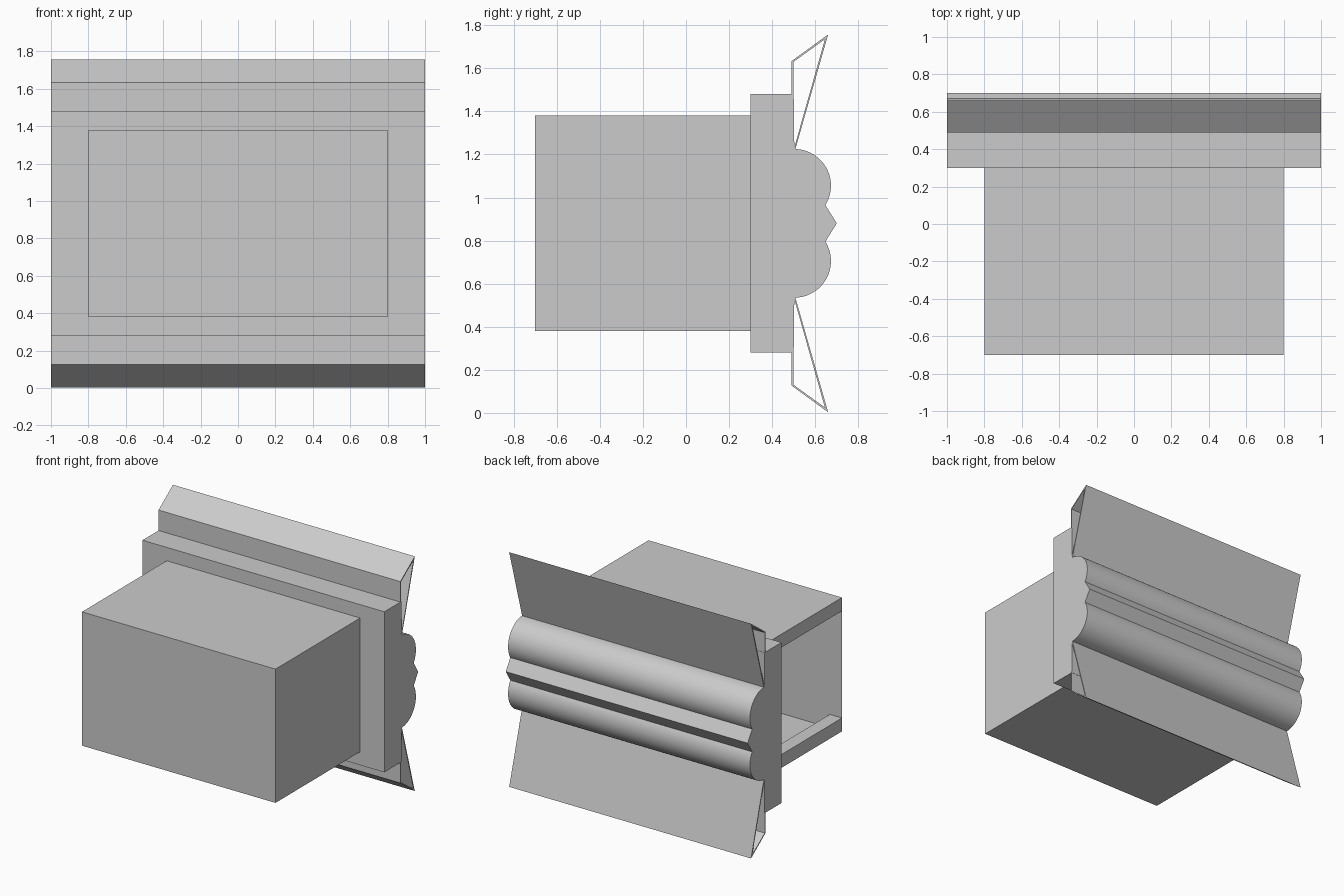
import bpy
import bmesh
from math import sin, cos, radians
from mathutils import Vector

cube = bpy.data.objects.get("Cube")
if cube:
    bpy.data.objects.remove(cube, do_unlink=True)

MID = 0.88  # height of the mirror plane of the moulding

grey = bpy.data.materials.new("light grey")
grey.use_nodes = True
colour = (0.6, 0.6, 0.6, 1)
grey.diffuse_color = colour
grey.node_tree.nodes["Principled BSDF"].inputs["Base Color"].default_value = colour


def finish(name, bm):
    """Turn a bmesh into a named, coloured object."""
    mesh = bpy.data.meshes.new(name)
    bm.to_mesh(mesh)
    bm.free()
    mesh.materials.append(grey)
    obj = bpy.data.objects.new(name, mesh)
    bpy.context.collection.objects.link(obj)
    return obj


def extrude_profile(name, points, half_length=1.0):
    """Sweep a closed (y, z) outline along x."""
    bm = bmesh.new()
    face = bm.faces.new([bm.verts.new((-half_length, y, z)) for y, z in points])
    swept = bmesh.ops.extrude_face_region(bm, geom=[face])["geom"]
    moved = [v for v in swept if isinstance(v, bmesh.types.BMVert)]
    bmesh.ops.translate(bm, verts=moved, vec=(2 * half_length, 0, 0))
    bmesh.ops.recalc_face_normals(bm, faces=bm.faces)
    return finish(name, bm)


def box_mesh(low, high):
    low, high = Vector(low), Vector(high)
    bm = bmesh.new()
    bmesh.ops.create_cube(bm, size=1)
    bmesh.ops.scale(bm, vec=high - low, verts=bm.verts)
    bmesh.ops.translate(bm, vec=(low + high) / 2, verts=bm.verts)
    return bm


def flip(points):
    """Mirror an outline about the middle height."""
    return [(y, 2 * MID - z) for y, z in reversed(points)]


# Backboard with two round lobes and a pointed bead between them
radius, steps = 0.17, 24
upper = [(0.3, 1.48), (0.5, 1.48)]
for i in range(steps + 1):
    a = radians(90 - 122 * i / steps)
    upper.append((0.503 + radius * cos(a), 1.055 + radius * sin(a)))
board = extrude_profile("moulded_backboard", upper + [(0.7, MID)] + flip(upper))
bpy.ops.object.select_all(action='DESELECT')
board.select_set(True)
bpy.context.view_layer.objects.active = board
bpy.ops.object.shade_smooth_by_angle(angle=radians(25))

# Thin folded flaps, open at both ends
flap = [(0.49, 1.4), (0.49, 1.633), (0.66, 1.757), (0.507, 1.222),
        (0.5, 1.222), (0.645, 1.735), (0.498, 1.629), (0.498, 1.4)]
extrude_profile("upper_flap", flap)
extrude_profile("lower_flap", flip(flap))

# Hollow front box, open at its right end
bm = box_mesh((-0.8, -0.7, 0.38), (0.8, 0.3, 1.38))
bm.normal_update()
opening = [f for f in bm.faces if f.normal.x < -0.9]
bmesh.ops.delete(bm, geom=opening, context='FACES_ONLY')
finish("front_box", bm)

# Rails along the top and bottom of the open end
for name, z in (("top_rail", 1.28), ("bottom_rail", 0.38)):
    finish(name, box_mesh((-0.8, -0.7, z), (-0.7, 0.3, z + 0.1)))
